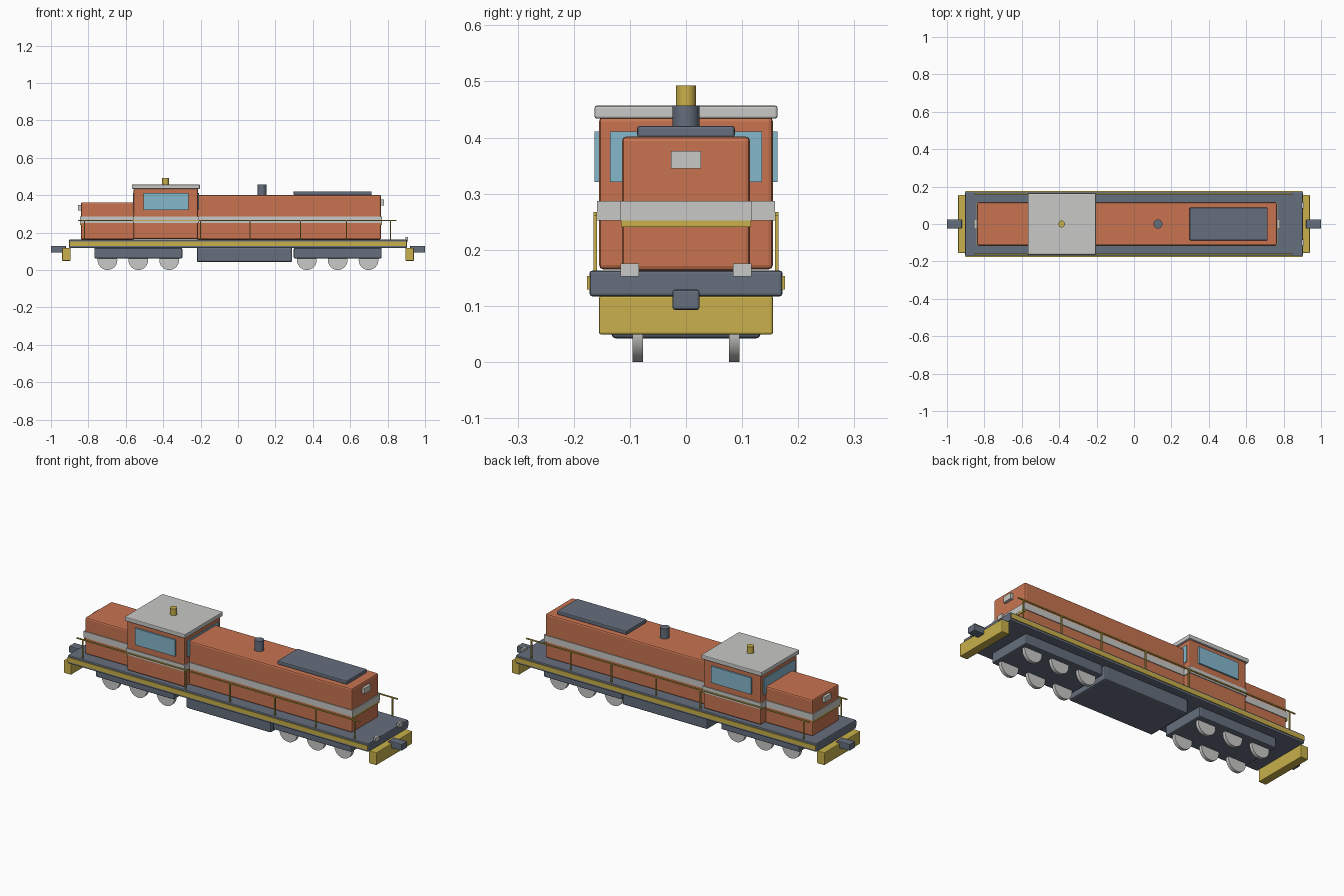
import bpy
import math

cube = bpy.data.objects.get("Cube")
if cube:
    bpy.data.objects.remove(cube, do_unlink=True)


def material(name, rgb):
    m = bpy.data.materials.new(name)
    m.use_nodes = True
    color = (*rgb, 1.0)
    m.diffuse_color = color
    m.node_tree.nodes["Principled BSDF"].inputs["Base Color"].default_value = color
    return m


ORANGE = material("body orange", (0.58, 0.175, 0.082))
SLATE = material("slate grey", (0.13, 0.156, 0.205))
YELLOW = material("safety yellow", (0.58, 0.434, 0.07))
SILVER = material("light grey", (0.58, 0.58, 0.565))
GLASS = material("window blue", (0.235, 0.474, 0.597))


def box(name, mat, x, y, z, bevel=0.0):
    """Box spanning the (min, max) ranges x, y and z, with an optional edge bevel."""
    spans = (x, y, z)
    bpy.ops.mesh.primitive_cube_add(size=1, location=[(a + b) / 2 for a, b in spans])
    ob = bpy.context.object
    ob.name = name
    ob.scale = [b - a for a, b in spans]
    bpy.ops.object.transform_apply(location=False, rotation=False, scale=True)
    ob.data.materials.append(mat)
    if bevel:
        mod = ob.modifiers.new("edge bevel", "BEVEL")
        mod.width = bevel
        mod.segments = 2
    return ob


def cylinder(name, mat, radius, depth, location, along_y=False):
    turn = (math.pi / 2, 0, 0) if along_y else (0, 0, 0)
    bpy.ops.mesh.primitive_cylinder_add(
        vertices=24, radius=radius, depth=depth, location=location, rotation=turn)
    ob = bpy.context.object
    ob.name = name
    ob.data.materials.append(mat)
    bpy.ops.object.shade_smooth_by_angle()
    return ob


def sym(half):
    return (-half, half)


def side_span(side, near, far):
    """Range between two distances on the chosen side of the centre."""
    return tuple(sorted((side * near, side * far)))


# Underframe
box("deck", SLATE, sym(0.903), sym(0.172), (0.117, 0.163), 0.005)
box("fuel_tank", SLATE, (-0.22, 0.29), sym(0.133), (0.042, 0.12), 0.008)
for side, end in ((1, "left"), (-1, "right")):
    box(f"{end}_sill", YELLOW, sym(0.9), side_span(side, 0.168, 0.176), (0.129, 0.153))

# Bogies and wheels
for side, end in ((1, "front"), (-1, "rear")):
    box(f"{end}_bogie", SLATE, side_span(side, 0.298, 0.768), sym(0.125), (0.062, 0.118), 0.006)
    for i in range(3):
        for hand in (1, -1):
            cylinder(f"{end}_wheel", SILVER, 0.053, 0.018,
                     (side * (0.368 + 0.165 * i), hand * 0.086, 0.053), True)

# Buffer beams and couplers
for side, end in ((1, "front"), (-1, "rear")):
    box(f"{end}_buffer_beam", YELLOW, side_span(side, 0.895, 0.94), sym(0.155), (0.049, 0.118), 0.004)
    box(f"{end}_coupler", SLATE, side_span(side, 0.92, 1.0), sym(0.024), (0.093, 0.129), 0.004)

# Hoods and cab
box("long_hood", ORANGE, (-0.22, 0.765), sym(0.114), (0.163, 0.402), 0.008)
box("short_hood", ORANGE, (-0.84, -0.555), sym(0.114), (0.163, 0.362), 0.008)
box("cab", ORANGE, (-0.558, -0.213), sym(0.155), (0.165, 0.437), 0.008)
box("cab_roof", SILVER, (-0.568, -0.204), sym(0.163), (0.434, 0.457), 0.004)

# Painted bands around the body
BAND = (0.252, 0.287)
box("long_hood_band", SILVER, (-0.21, 0.77), sym(0.118), BAND)
box("short_hood_band", SILVER, (-0.845, -0.56), sym(0.118), BAND)
box("cab_band", SILVER, (-0.562, -0.209), sym(0.159), BAND)
box("front_yellow_stripe", YELLOW, (0.762, 0.769), sym(0.116), (0.241, 0.252))
box("rear_yellow_stripe", YELLOW, (-0.844, -0.837), sym(0.116), (0.241, 0.252))

# Cab windows
for side, hand in ((1, "left"), (-1, "right")):
    box(f"{hand}_cab_window", GLASS, (-0.505, -0.264), side_span(side, 0.154, 0.1635), (0.321, 0.411))
for x, end in ((-0.213, "front"), (-0.558, "rear")):
    box(f"{end}_cab_window", GLASS, (x - 0.004, x + 0.004), sym(0.135), (0.321, 0.411))

# Headlights and marker lamps
box("front_headlight", SILVER, (0.762, 0.78), sym(0.027), (0.345, 0.376))
box("rear_headlight", SILVER, (-0.855, -0.837), sym(0.027), (0.318, 0.348))
for side, hand in ((1, "left"), (-1, "right")):
    box(f"{hand}_marker_lamp", SILVER, (0.895, 0.909), side_span(side, 0.084, 0.117), (0.152, 0.176))

# Roof equipment
box("radiator_cover", SLATE, (0.297, 0.715), sym(0.087), (0.4, 0.421), 0.005)
cylinder("exhaust_stack", SLATE, 0.024, 0.06, (0.128, 0, 0.427))
cylinder("roof_beacon", YELLOW, 0.018, 0.04, (-0.387, 0, 0.473))

# Handrails with posts
for side, hand in ((1, "left"), (-1, "right")):
    y = side_span(side, 0.1585, 0.1645)
    box(f"{hand}_handrail", YELLOW, (-0.855, 0.847), y, (0.261, 0.267))
    for x in (-0.82, -0.2, 0.065, 0.335, 0.58, 0.815):
        box(f"{hand}_rail_post", YELLOW, (x - 0.003, x + 0.003), y, (0.16, 0.264))
